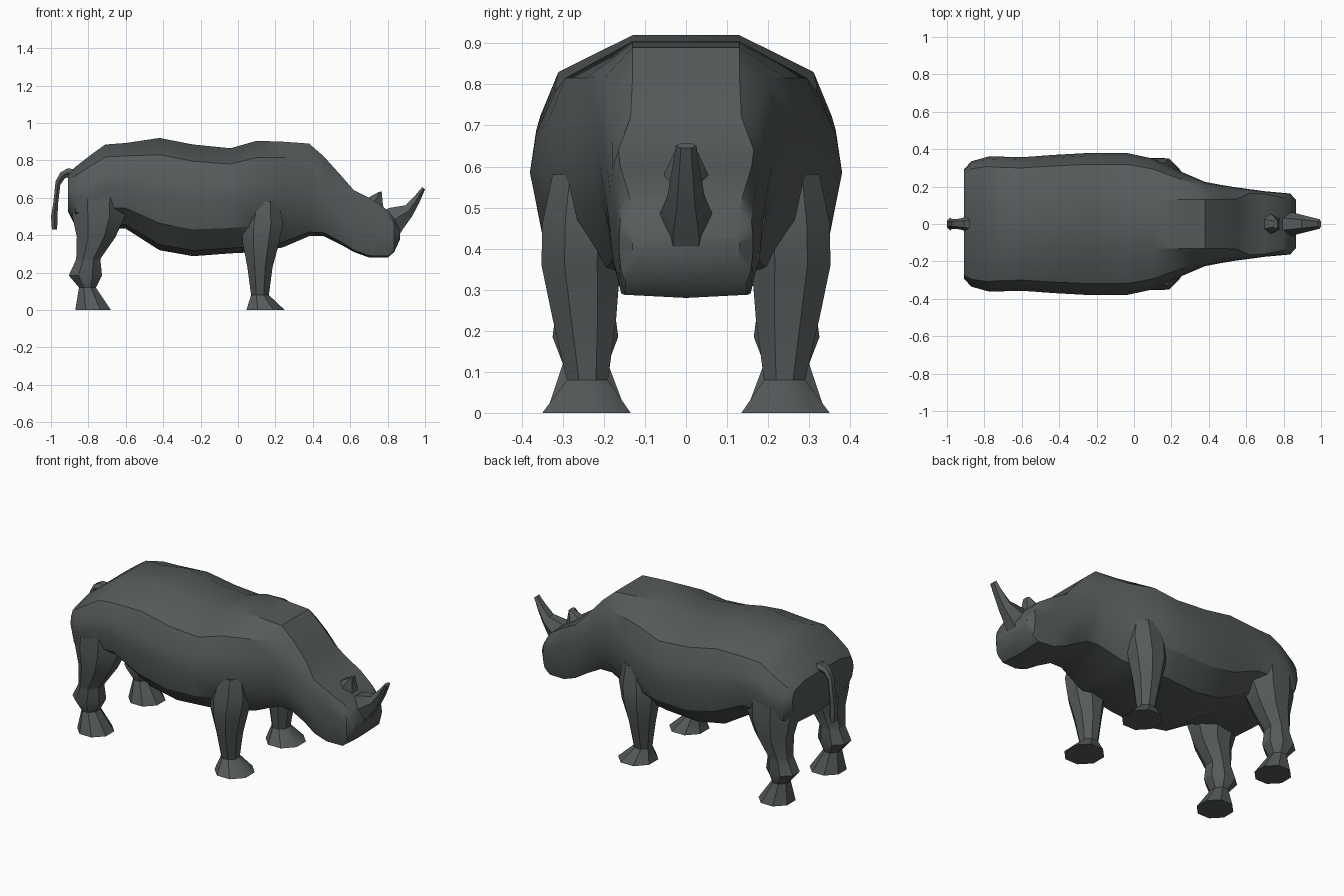
import bpy, bmesh, math
from mathutils import Vector

hide = bpy.data.materials.new("dark_grey_hide")
hide.diffuse_color = (0.092, 0.103, 0.103, 1)


def loft(name, rings, angle=32):
    """Skin a closed tube through equal-sized rings of points and cap both ends."""
    bm = bmesh.new()
    loops = [[bm.verts.new(p) for p in ring] for ring in rings]
    n = len(loops[0])
    for a, b in zip(loops, loops[1:]):
        for i in range(n):
            j = (i + 1) % n
            bm.faces.new((a[i], a[j], b[j], b[i]))
    bm.faces.new(loops[0])
    bm.faces.new(loops[-1])
    bmesh.ops.recalc_face_normals(bm, faces=bm.faces)
    mesh = bpy.data.meshes.new(name)
    bm.to_mesh(mesh)
    bm.free()
    obj = bpy.data.objects.new(name, mesh)
    bpy.context.collection.objects.link(obj)
    mesh.materials.append(hide)
    bpy.ops.object.select_all(action='DESELECT')
    obj.select_set(True)
    bpy.context.view_layer.objects.active = obj
    bpy.ops.object.shade_smooth_by_angle(angle=math.radians(angle))
    return obj


# Cross-section of barrel and head: (width share, height share)
ROUND = [(0.84, 0.85), (0.96, 0.67), (1.0, 0.5), (0.92, 0.24), (0.62, 0.05)]
BOXY = [(0.98, 0.86), (1.0, 0.67), (1.0, 0.45), (0.97, 0.2), (0.9, 0.03)]


def body_ring(x, top, bottom, width, flat, box):
    half = [(flat, top)]
    for (rw, rh), (bw, bh) in zip(ROUND, BOXY):
        w, h = rw + (bw - rw) * box, rh + (bh - rh) * box
        half.append((w * width, bottom + h * (top - bottom)))
    right = [(x, -y, z) for y, z in half]
    left = [(x, y, z) for y, z in reversed(half)]
    return [(x, 0, top)] + right + [(x, 0, bottom)] + left


# Body and head: x, top, bottom, half width, half width of flat back, boxiness
stations = [
    (-0.91, 0.72, 0.53, 0.29, 0.17, 0.6),
    (-0.87, 0.765, 0.45, 0.335, 0.17, 0.3),
    (-0.78, 0.835, 0.43, 0.36, 0.15, 0.1),
    (-0.71, 0.885, 0.44, 0.36, 0.14, 0),
    (-0.60, 0.893, 0.435, 0.357, 0.13, 0),
    (-0.42, 0.92, 0.32, 0.37, 0.13, 0),
    (-0.24, 0.885, 0.288, 0.38, 0.13, 0),
    (-0.04, 0.865, 0.303, 0.38, 0.13, 0),
    (0.10, 0.905, 0.31, 0.35, 0.13, 0),
    (0.24, 0.90, 0.335, 0.285, 0.13, 0.1),
    (0.38, 0.89, 0.395, 0.225, 0.13, 0.3),
    (0.46, 0.82, 0.395, 0.21, 0.13, 0.4),
    (0.55, 0.72, 0.35, 0.195, 0.135, 0.6),
    (0.62, 0.64, 0.31, 0.186, 0.165, 0.9),
    (0.70, 0.60, 0.281, 0.175, 0.16, 1),
    (0.80, 0.535, 0.28, 0.166, 0.14, 1),
    (0.835, 0.49, 0.31, 0.163, 0.13, 1),
    (0.865, 0.43, 0.375, 0.13, 0.11, 1),
]
loft("body_and_head", [body_ring(*s) for s in stations])


def leg_ring(z, x0, x1, y0, y1):
    pts = []
    for i in range(8):
        a = math.pi / 8 + i * math.pi / 4
        k = 1 / math.cos(math.pi / 8)
        pts.append(((x0 + x1) / 2 + (x1 - x0) / 2 * k * math.cos(a),
                    (y0 + y1) / 2 + (y1 - y0) / 2 * k * math.sin(a), z))
    return pts


# Legs: z, back x, front x, inner y, outer y
front_leg = [
    (0.00, 0.045, 0.25, 0.135, 0.35),
    (0.08, 0.07, 0.165, 0.19, 0.29),
    (0.23, 0.05, 0.185, 0.17, 0.325),
    (0.36, 0.025, 0.22, 0.16, 0.352),
    (0.46, 0.02, 0.24, 0.16, 0.35),
    (0.58, 0.06, 0.22, 0.18, 0.325),
]
hind_leg = [
    (0.00, -0.87, -0.68, 0.145, 0.34),
    (0.12, -0.85, -0.76, 0.19, 0.30),
    (0.185, -0.905, -0.727, 0.165, 0.325),
    (0.26, -0.87, -0.735, 0.175, 0.315),
    (0.275, -0.865, -0.735, 0.175, 0.318),
    (0.39, -0.862, -0.655, 0.15, 0.34),
    (0.50, -0.885, -0.605, 0.12, 0.352),
    (0.62, -0.89, -0.60, 0.14, 0.345),
]
for label, rings in (("front_leg", front_leg), ("hind_leg", hind_leg)):
    for side, s in (("right", -1), ("left", 1)):
        loft(f"{label}_{side}",
             [[(x, s * y, z) for x, y, z in leg_ring(*r)] for r in rings])


def path_tube(name, sections):
    """Six-sided tube; each section is rear point, front point and half width."""
    rings = []
    for (ax, az), (bx, bz), w in sections:
        a, b = Vector((ax, 0, az)), Vector((bx, 0, bz))
        ring = []
        for t, k in ((0, 0.5), (0.5, 1), (1, 0.5), (1, -0.5), (0.5, -1), (0, -0.5)):
            p = a.lerp(b, t)
            ring.append((p.x, w * k, p.z))
        rings.append(ring)
    loft(name, rings)


# Horns
path_tube("front_horn", [
    ((0.77, 0.52), (0.85, 0.38), 0.06),
    ((0.805, 0.545), (0.88, 0.43), 0.063),
    ((0.895, 0.56), (0.93, 0.50), 0.045),
    ((0.945, 0.61), (0.97, 0.575), 0.034),
    ((0.985, 0.657), (1.0, 0.645), 0.025),
])
path_tube("rear_horn", [
    ((0.66, 0.57), (0.79, 0.52), 0.055),
    ((0.685, 0.595), (0.775, 0.56), 0.055),
    ((0.75, 0.63), (0.768, 0.635), 0.03),
])

# Tail
path_tube("tail", [
    ((-0.86, 0.75), (-0.88, 0.66), 0.05),
    ((-0.91, 0.758), (-0.905, 0.71), 0.035),
    ((-0.95, 0.735), (-0.925, 0.705), 0.028),
    ((-0.975, 0.69), (-0.95, 0.67), 0.026),
    ((-0.988, 0.57), (-0.962, 0.57), 0.026),
    ((-1.0, 0.50), (-0.965, 0.50), 0.036),
    ((-0.995, 0.43), (-0.967, 0.43), 0.032),
])
